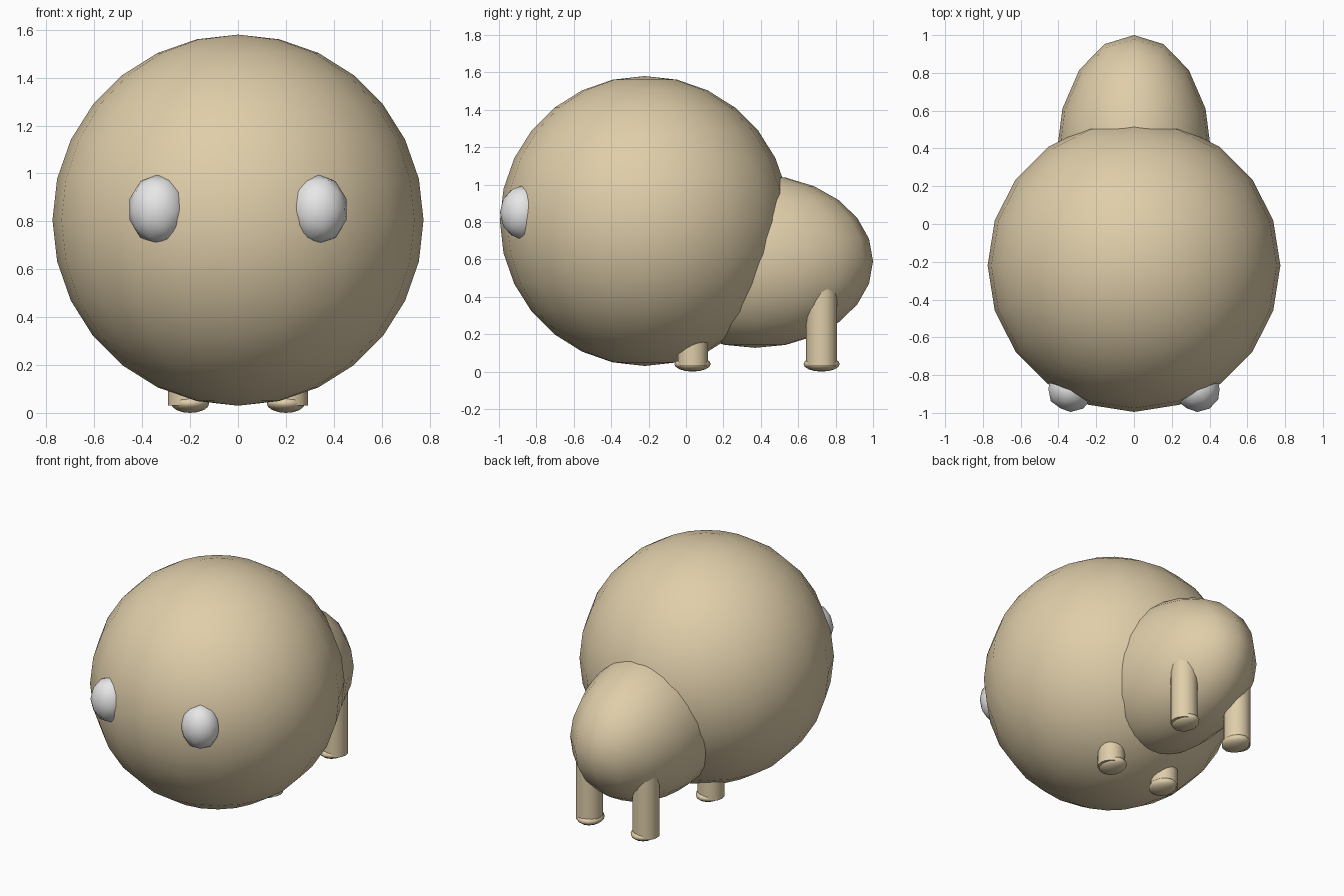
import bpy, math

if "Cube" in bpy.data.objects:
    bpy.data.objects.remove(bpy.data.objects["Cube"])


def material(name, rgb):
    m = bpy.data.materials.new(name)
    m.diffuse_color = (*rgb, 1)
    m.use_nodes = True
    m.node_tree.nodes["Principled BSDF"].inputs["Base Color"].default_value = m.diffuse_color
    return m


TAN = material("tan", (0.74, 0.615, 0.40))
WHITE = material("white", (0.8, 0.8, 0.8))


def finish(name, mat, scale=(1, 1, 1)):
    ob = bpy.context.object
    ob.name = name
    ob.scale = scale
    ob.data.materials.append(mat)
    return ob


def ball(name, loc, radii, segments, rings, mat):
    bpy.ops.mesh.primitive_uv_sphere_add(segments=segments, ring_count=rings,
                                         radius=1, location=loc)
    finish(name, mat, radii)
    bpy.ops.object.shade_smooth()


# Big round head and egg-shaped body
ball("head", (0, -0.22, 0.805), (0.775, 0.775, 0.775), 20, 14, TAN)
ball("body", (0, 0.37, 0.59), (0.41, 0.63, 0.463), 16, 12, TAN)

for side, s in (("left", -1), ("right", 1)):
    # Eyes: low-poly balls half sunk in the head, poles facing forward
    bpy.ops.mesh.primitive_ico_sphere_add(subdivisions=2, radius=1,
                                          location=(s * 0.335, -0.875, 0.85),
                                          rotation=(math.pi / 2, 0, 0))
    finish(side + "_eye", WHITE, (0.124, 0.145, 0.12))
    bpy.ops.object.shade_smooth()

    # Legs with small flattened feet
    for end, y in (("front", 0.035), ("back", 0.725)):
        bpy.ops.mesh.primitive_cylinder_add(vertices=16, radius=0.083, depth=0.47,
                                            location=(s * 0.21, y, 0.265))
        finish(f"{end}_{side}_leg", TAN)
        bpy.ops.object.shade_smooth_by_angle(angle=math.radians(35))
        ball(f"{end}_{side}_foot", (s * 0.20, y, 0.04), (0.08, 0.097, 0.04), 12, 8, TAN)
